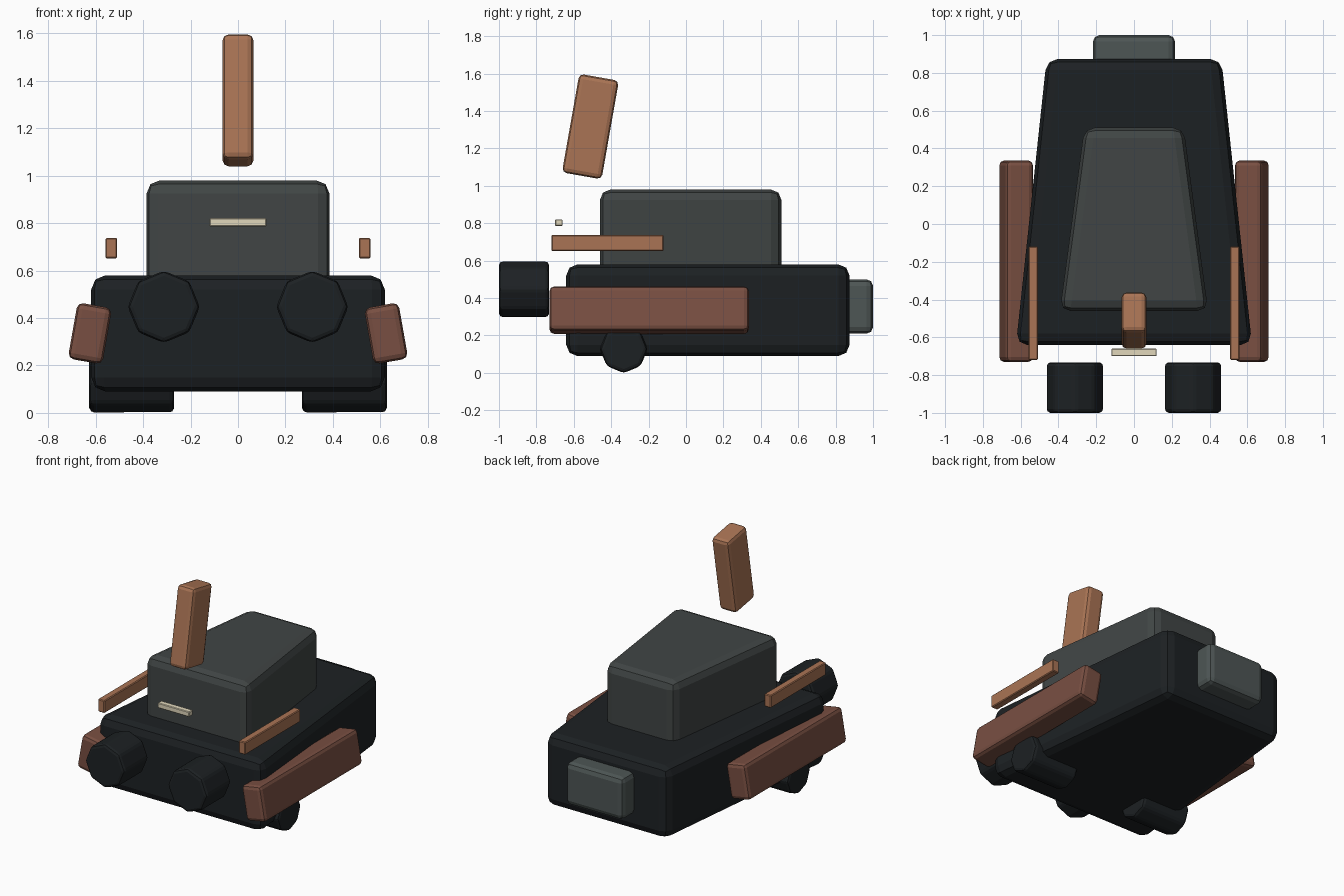
import bpy, bmesh
from math import radians
from mathutils import Matrix

if "Cube" in bpy.data.objects:
    bpy.data.objects.remove(bpy.data.objects["Cube"])


def material(name, rgb):
    m = bpy.data.materials.new(name)
    m.diffuse_color = (*rgb, 1)
    m.use_nodes = True
    m.node_tree.nodes["Principled BSDF"].inputs["Base Color"].default_value = m.diffuse_color
    return m


BLACK = material("black", (0.012, 0.015, 0.017))
GREY = material("dark_grey", (0.052, 0.060, 0.059))
SLATE = material("slate", (0.075, 0.092, 0.090))
RUST = material("rust", (0.19, 0.078, 0.054))
TAN = material("tan", (0.40, 0.175, 0.09))
CREAM = material("cream", (0.75, 0.68, 0.50))


def finish(name, bm, mat, loc, rot, bevel, segments):
    mesh = bpy.data.meshes.new(name)
    bm.to_mesh(mesh)
    bm.free()
    mesh.materials.append(mat)
    ob = bpy.data.objects.new(name, mesh)
    bpy.context.collection.objects.link(ob)
    ob.location = loc
    ob.rotation_euler = [radians(a) for a in rot]
    mod = ob.modifiers.new("bevel", 'BEVEL')
    mod.width, mod.segments, mod.limit_method = bevel, segments, 'ANGLE'
    return ob


def box(name, loc, size, mat, bevel, rot=(0, 0, 0), taper=1.0, segments=2):
    """Box whose back (+y) width is scaled by taper."""
    bm = bmesh.new()
    bmesh.ops.create_cube(bm, size=1, matrix=Matrix.Diagonal((*size, 1)))
    for v in bm.verts:
        if v.co.y > 0:
            v.co.x *= taper
    return finish(name, bm, mat, loc, rot, bevel, segments)


def drum(name, loc, radius, length, axis, mat):
    """Eight-sided drum lying along the x or y axis."""
    bm = bmesh.new()
    turn = Matrix.Rotation(radians(90), 4, 'Y' if axis == 'X' else 'X')
    bmesh.ops.create_cone(bm, cap_ends=True, segments=8, radius1=radius,
                          radius2=radius, depth=length, matrix=turn)
    return finish(name, bm, mat, loc, (0, 0, 0), 0.02, 2)


# Tapered hull, cabin and rear pack
box("hull", (0, 0.117, 0.335), (1.25, 1.515, 0.49), BLACK, 0.06, taper=0.74)
box("cabin", (0, 0.025, 0.74), (0.785, 0.97, 0.48), GREY, 0.055, taper=0.67)
box("rear_pack", (0, 0.89, 0.355), (0.435, 0.22, 0.29), SLATE, 0.035)

# Upright fin and front strip
box("fin", (0, -0.511, 1.317), (0.13, 0.215, 0.535), TAN, 0.025, rot=(-10, 0, 0))
box("front_strip", (0, -0.68, 0.803), (0.24, 0.04, 0.035), CREAM, 0.004, segments=1)

# Parts repeated on both sides
for side, s in (("left", -1), ("right", 1)):
    box(f"{side}_side_panel", (s * 0.624, -0.197, 0.335), (0.147, 1.066, 0.24),
        RUST, 0.025, rot=(0, s * -10, 0))
    box(f"{side}_rail", (s * 0.534, -0.42, 0.694), (0.05, 0.60, 0.086),
        TAN, 0.005, segments=1)
    drum(f"{side}_front_drum", (s * 0.313, -0.866, 0.447), 0.152, 0.268, 'Y', BLACK)
    drum(f"{side}_wheel", (s * 0.448, -0.333, 0.127), 0.128, 0.358, 'X', BLACK)
